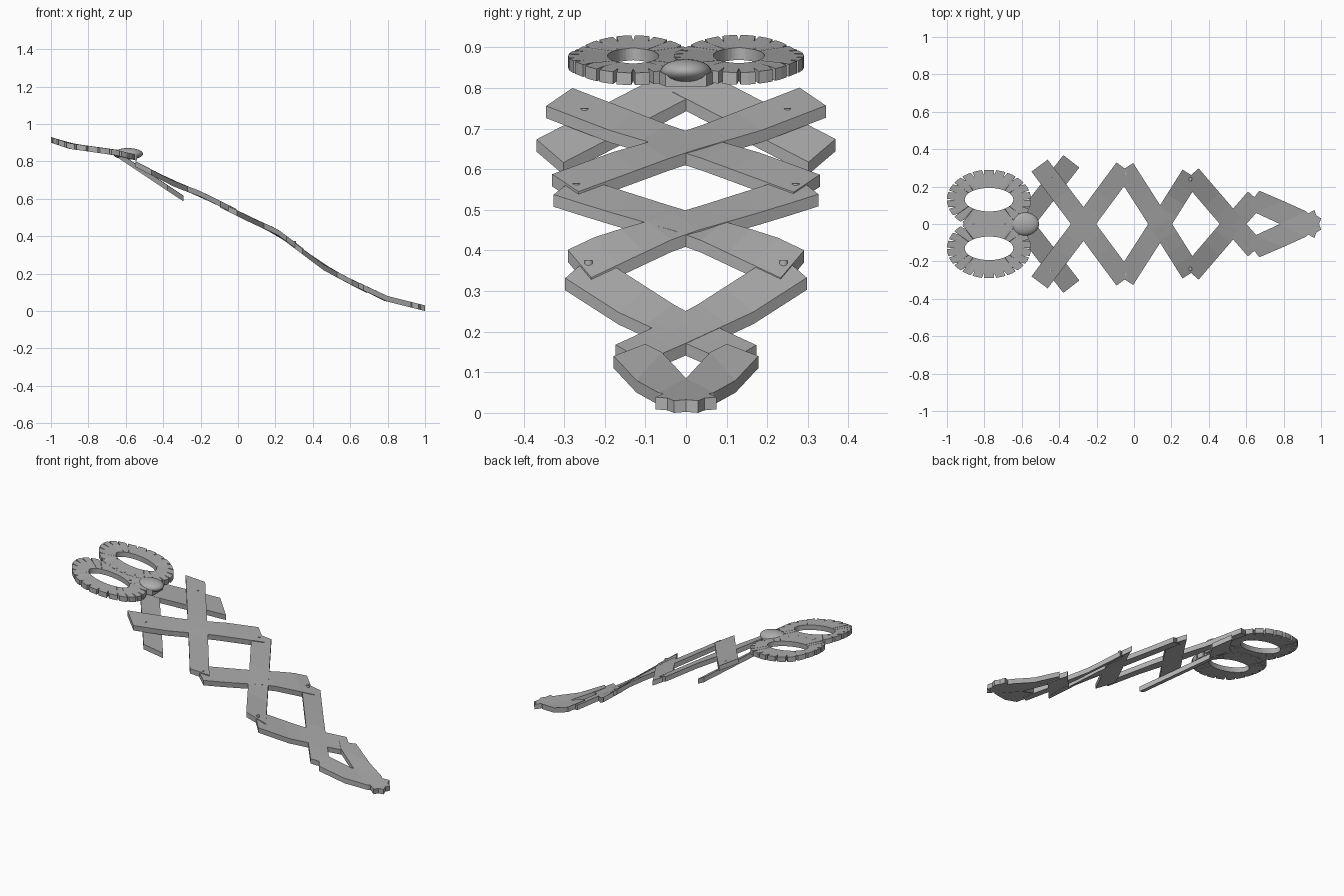
import bpy, bmesh, math
from mathutils import Vector

cube = bpy.data.objects.get("Cube")
if cube:
    bpy.data.objects.remove(cube)

# One grey metal for everything
metal = bpy.data.materials.new("grey metal")
metal.use_nodes = True
GREY = (0.42, 0.42, 0.42, 1)
metal.diffuse_color = GREY
metal.node_tree.nodes["Principled BSDF"].inputs["Base Color"].default_value = GREY

THICK = 0.03
WIDTH = 0.108
# Height of the upper surface along the length
LATTICE = [(-.54, .79), (-.34, .688), (-.2, .634), (.07, .5), (.21, .437),
           (.46, .25), (.6, .175), (.78, .085), (1, .03)]
HANDLE = [(-1, .93), (-.9, .897), (-.65, .862), (-.54, .835)]
ARM = [(-.62, .835), (-.3, .622)]


def height(table, x):
    pairs = list(zip(table, table[1:]))
    for (x0, z0), (x1, z1) in pairs:
        if x <= x1 or x1 == table[-1][0]:
            return z0 + (z1 - z0) * (x - x0) / (x1 - x0)


def finish(bm, name):
    bmesh.ops.recalc_face_normals(bm, faces=bm.faces[:])
    mesh = bpy.data.meshes.new(name)
    bm.to_mesh(mesh)
    bm.free()
    mesh.materials.append(metal)
    ob = bpy.data.objects.new(name, mesh)
    bpy.context.collection.objects.link(ob)
    return ob


def plate(name, side_a, side_b, table, lift=0, closed=False):
    """Thick strip between two plan outlines, draped over a height table."""
    bm = bmesh.new()
    rows = []
    for a, b in zip(side_a, side_b):
        row = []
        for (x, y), drop in ((a, 0), (b, 0), (b, THICK), (a, THICK)):
            row.append(bm.verts.new((x, y, height(table, x) + lift - drop)))
        rows.append(row)
    count = len(rows)
    for i in range(count if closed else count - 1):
        r, s = rows[i], rows[(i + 1) % count]
        for k in range(4):
            m = (k + 1) % 4
            bm.faces.new((r[k], r[m], s[m], s[k]))
    if not closed:
        bm.faces.new(rows[0])
        bm.faces.new(rows[-1])
    return finish(bm, name)


def bar(name, points, table, lift):
    """Straight-sided bar through plan points, subdivided to follow the bend."""
    pts = [Vector(p) for p in points]
    axis = (pts[-1] - pts[0]).normalized()
    across = Vector((-axis.y, axis.x)) * WIDTH / 2
    path = []
    for p, q in zip(pts, pts[1:]):
        path += [p.lerp(q, i / 4) for i in range(4)]
    path.append(pts[-1])
    plate(name, [p + across for p in path], [p - across for p in path], table, lift)


def rivet(name, x, y, table, lift):
    bm = bmesh.new()
    bmesh.ops.create_cone(bm, cap_ends=True, segments=12, radius1=.012,
                          radius2=.01, depth=.02)
    bmesh.ops.translate(bm, verts=bm.verts[:],
                        vec=(x, y, height(table, x) + lift - .006))
    finish(bm, name)


# Crossed lattice bars, with their joints
BARS = [("rear_bar", [(-.505, .312), (-.27, 0), (-.05, -.297)], .006),
        ("middle_bar", [(-.05, .297), (.14, 0), (.305, -.262)], .001),
        ("front_bar", [(.305, .262), (.53, 0), (.65, -.138)], -.003)]
for side, sign in (("left", 1), ("right", -1)):
    for name, points, lift in BARS:
        bar(f"{name}_{side}", [(x, sign * y) for x, y in points], LATTICE,
            lift + .0005 * sign)
    bar(f"handle_arm_{side}", [(-.595, 0), (-.335, sign * .335)], ARM, .0005 * sign)
    for name, x, y in (("rear", -.45, .25), ("middle", -.05, .27), ("front", .3, .24)):
        rivet(f"{name}_rivet_{side}", x, sign * y, LATTICE, .001)

# Scalloped finger rings
TEETH = 22
for side, sign in (("left", 1), ("right", -1)):
    outer, inner = [], []
    for i in range(TEETH):
        for offset, scale in ((-.1, 1), (0, .82), (.1, 1), (.5, 1)):
            a = (i + offset) * math.tau / TEETH
            c, s = math.cos(a), math.sin(a)
            outer.append((-.775 + .225 * scale * c, sign * (.13 + .16 * scale * s)))
            inner.append((-.775 + .13 * c, sign * (.13 + .063 * s)))
    plate(f"finger_ring_{side}", outer, inner, HANDLE, .0005 * sign, closed=True)

# Web joining the rings to the pivot
plate("ring_web", [(-.66, .07), (-.6, .08), (-.54, .05)],
      [(-.66, -.07), (-.6, -.08), (-.54, -.05)], HANDLE, -.002)

# Gripping jaw with a toothed tip
jaw_outer = [(.67, .178), (.8, .122), (.92, .068), (.93, .056), (.965, .075),
             (.975, .045), (1, .03), (.99, 0)]
jaw_inner = [(.61, .1), (.65, .06), (.78, 0), (.82, 0), (.86, 0),
             (.9, 0), (.94, 0), (.97, 0)]
jaw = plate("jaw", jaw_outer, jaw_inner, LATTICE, 0)
mirror = jaw.modifiers.new("mirror", 'MIRROR')
mirror.use_axis = (False, True, False)

# Domed pivot
bm = bmesh.new()
bmesh.ops.create_uvsphere(bm, u_segments=32, v_segments=16, radius=1)
bmesh.ops.scale(bm, verts=bm.verts[:], vec=(.08, .063, .031))
bmesh.ops.translate(bm, verts=bm.verts[:], vec=(-.588, 0, .84))
for f in bm.faces:
    f.smooth = True
finish(bm, "pivot_dome")
